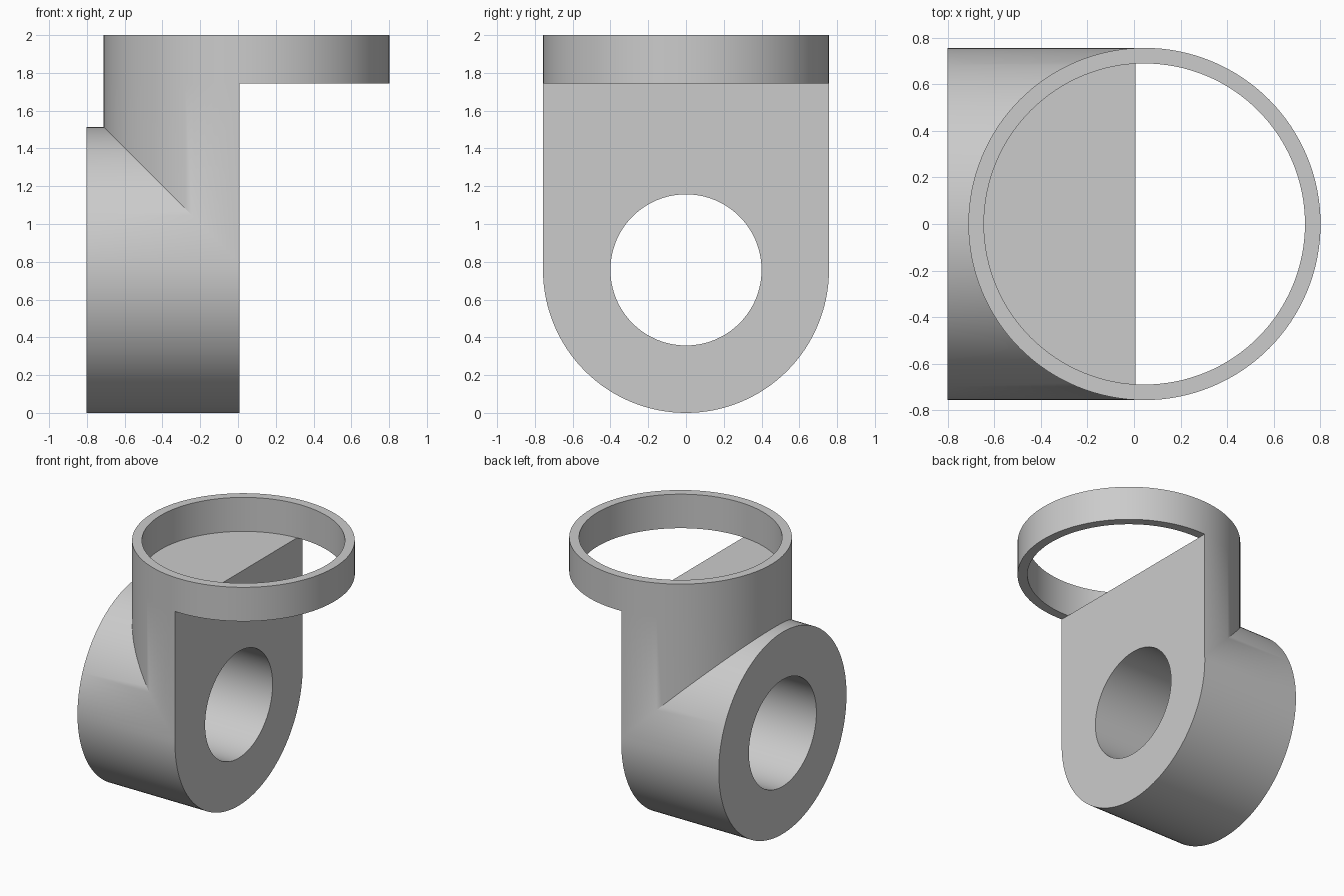
import bpy, bmesh, math

if "Cube" in bpy.data.objects:
    bpy.data.objects.remove(bpy.data.objects["Cube"], do_unlink=True)

R, RING_IN, HOLE = 0.757, 0.69, 0.4      # outer, ring inner and bore radii
CX, CZ = 0.045, 0.757                    # column axis x, sleeve axis z
BACK, FACE = -0.802, 0.007               # sleeve ends along x
FLOOR, TOP = 1.745, 2.0
N = 32                                   # segments per quarter turn
LAST = N - 1                             # column step that meets the flat face

mat = bpy.data.materials.new("light_grey")
mat.use_nodes = True
grey = (0.6, 0.6, 0.6, 1)
mat.diffuse_color = grey
mat.node_tree.nodes["Principled BSDF"].inputs["Base Color"].default_value = grey

bm = bmesh.new()


def face(*points):
    bm.faces.new([bm.verts.new(p) for p in points])


def angle(i):
    return i * math.pi / (2 * N)


def sleeve(i, x, r=R):
    """Point on a circle around the horizontal axis; step 0 is the top."""
    return (x, r * math.sin(angle(i)), CZ + r * math.cos(angle(i)))


def column(i, z, r=R):
    """Point on a circle around the vertical axis; step 0 faces -x."""
    x = FACE if abs(i) == LAST else CX - r * math.cos(angle(i))
    return (x, r * math.sin(angle(i)), z)


def seam(i):
    """Where the column meets the sleeve, or the flat face below it."""
    return sleeve(i, column(i, 0)[0] if abs(i) <= LAST else FACE)


def edge(i):
    """Point on the floor's straight edge."""
    return (FACE, RING_IN * math.sin(angle(i)), FLOOR)


for i in range(1 - 2 * N, 2 * N + 1):
    a, b = i - 1, i
    on_column = a >= -LAST and b <= LAST
    # Horizontal sleeve, its bore and its back end
    face(sleeve(a, BACK), sleeve(b, BACK), seam(b), seam(a))
    face(sleeve(a, BACK, HOLE), sleeve(b, BACK, HOLE),
         sleeve(b, FACE, HOLE), sleeve(a, FACE, HOLE))
    face(sleeve(a, BACK), sleeve(b, BACK), sleeve(b, BACK, HOLE), sleeve(a, BACK, HOLE))
    # Top ring walls and rim
    for r in (R, RING_IN):
        face(column(a, FLOOR, r), column(b, FLOOR, r), column(b, TOP, r), column(a, TOP, r))
    face(column(a, TOP), column(b, TOP), column(b, TOP, RING_IN), column(a, TOP, RING_IN))
    if on_column:
        # Column wall, ring floor and flat face above the bore
        face(seam(a), seam(b), column(b, FLOOR), column(a, FLOOR))
        face(column(a, FLOOR, RING_IN), column(b, FLOOR, RING_IN), edge(b), edge(a))
        face(sleeve(a, FACE, HOLE), sleeve(b, FACE, HOLE), edge(b), edge(a))
    else:
        # Ring underside and flat face around the bore
        face(column(a, FLOOR), column(b, FLOOR),
             column(b, FLOOR, RING_IN), column(a, FLOOR, RING_IN))
        face(sleeve(a, FACE), sleeve(b, FACE), sleeve(b, FACE, HOLE), sleeve(a, FACE, HOLE))

# Upper corners of the flat face
for i in (-LAST, LAST):
    face(sleeve(i, FACE, HOLE), seam(i), column(i, FLOOR), edge(i))

bmesh.ops.remove_doubles(bm, verts=bm.verts, dist=0.00001)
bmesh.ops.dissolve_degenerate(bm, edges=bm.edges, dist=0.00001)
bmesh.ops.recalc_face_normals(bm, faces=bm.faces)

mesh = bpy.data.meshes.new("ring_bracket")
bm.to_mesh(mesh)
bm.free()
mesh.materials.append(mat)
bracket = bpy.data.objects.new("ring_bracket", mesh)
bpy.context.collection.objects.link(bracket)
bpy.context.view_layer.objects.active = bracket
bracket.select_set(True)
bpy.ops.object.shade_smooth_by_angle(angle=math.radians(30))
